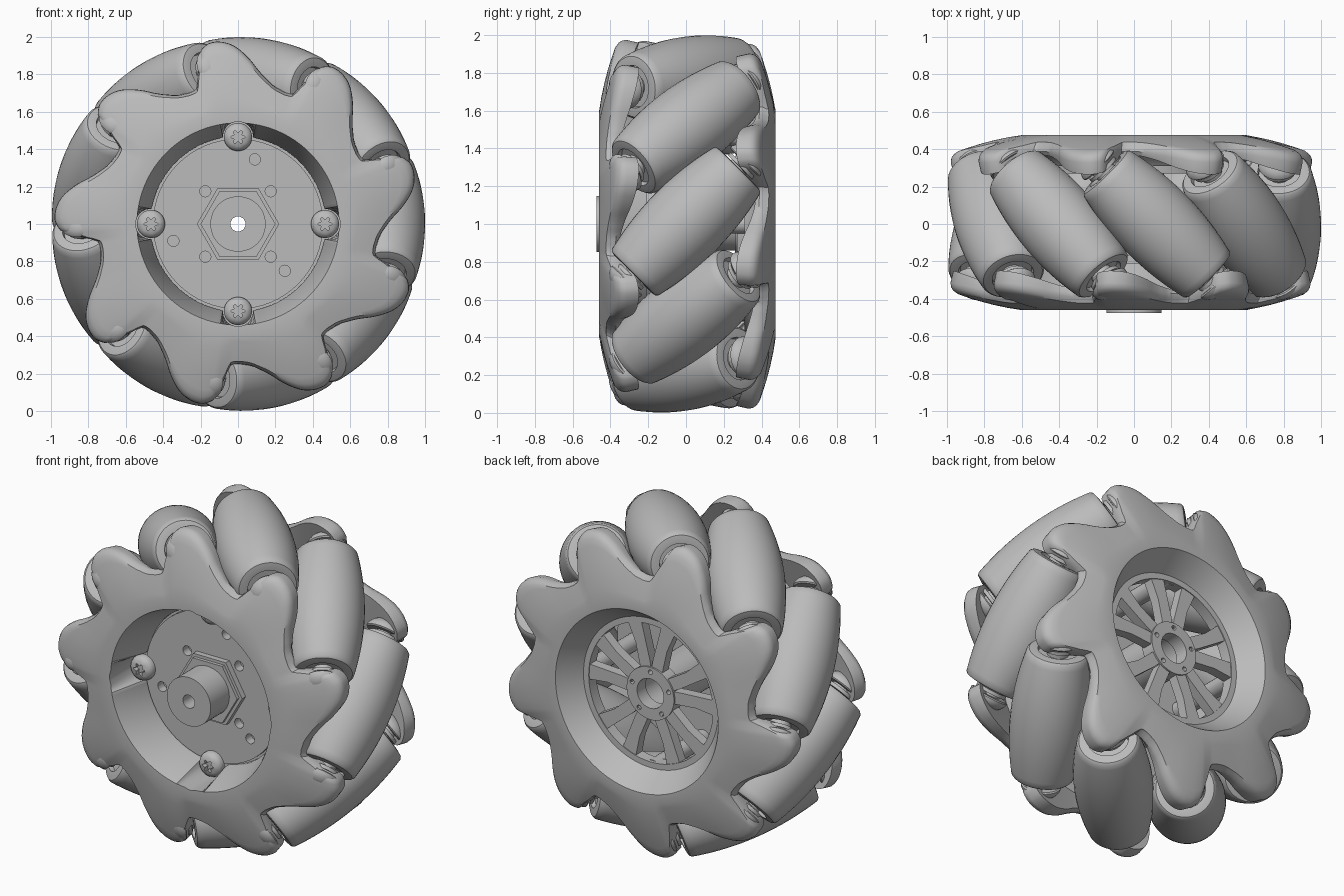
import bpy, bmesh
from math import sin, cos, pi, radians, sqrt
from mathutils import Matrix

if "Cube" in bpy.data.objects:
    bpy.data.objects.remove(bpy.data.objects["Cube"])

GREY = bpy.data.materials.new("plain grey")
GREY.use_nodes = True
GREY.diffuse_color = (0.5, 0.5, 0.5, 1)
GREY.node_tree.nodes["Principled BSDF"].inputs["Base Color"].default_value = (0.5, 0.5, 0.5, 1)

CENTRE = Matrix.Translation((0, 0, 1))
COUNT = 9                 # rollers
START = 1.0               # angle of the first roller, degrees
ORBIT = 0.78              # distance of roller axes from the wheel axis
BARREL = 0.22             # roller radius at its middle
SCREWS = [(0.465 * cos(k * pi / 2), 0.465 * sin(k * pi / 2)) for k in range(4)]
made = []


def finish(name, bm, place=CENTRE):
    bmesh.ops.remove_doubles(bm, verts=bm.verts, dist=1e-5)
    bmesh.ops.recalc_face_normals(bm, faces=bm.faces)
    mesh = bpy.data.meshes.new(name)
    bm.to_mesh(mesh)
    bm.free()
    mesh.materials.append(GREY)
    ob = bpy.data.objects.new(name, mesh)
    ob.matrix_world = place
    bpy.context.collection.objects.link(ob)
    made.append(ob)
    return ob


def spin(name, profile, n=32, place=CENTRE, closed=False):
    """Sweep (radius, y) points round the y axis; profile may depend on the angle."""
    bm = bmesh.new()
    rows = []
    for i in range(n):
        t = 2 * pi * i / n
        points = profile(t) if callable(profile) else profile
        rows.append([bm.verts.new((r * cos(t), y, r * sin(t))) for r, y in points])
    m = len(rows[0])
    for i in range(n):
        a, b = rows[i], rows[(i + 1) % n]
        for j in range(m if closed else m - 1):
            k = (j + 1) % m
            bm.faces.new((a[j], a[k], b[k], b[j]))
    return finish(name, bm, place)


def prism(name, outline, y0, y1):
    """Extrude an (x, z) outline along y."""
    bm = bmesh.new()
    face = bm.faces.new([bm.verts.new((x, y0, z)) for x, z in outline])
    ext = bmesh.ops.extrude_face_region(bm, geom=[face])
    verts = [v for v in ext["geom"] if isinstance(v, bmesh.types.BMVert)]
    bmesh.ops.translate(bm, verts=verts, vec=(0, y1 - y0, 0))
    return finish(name, bm)


def solid(r, y0, y1):
    return [(0, y0), (r, y0), (r, y1), (0, y1)]


def tube(r0, r1, y0, y1):
    return [(r0, y0), (r1, y0), (r1, y1), (r0, y1)]


def at(x, z):
    return CENTRE @ Matrix.Translation((x, 0, z))


def drill(ob, spots, r):
    """Cut round holes through a part along y."""
    for x, z in spots:
        cutter = spin("hole_cutter", solid(r, -1, 1), 16, at(x, z))
        made.remove(cutter)
        cutter.hide_render = True
        mod = ob.modifiers.new("hole", "BOOLEAN")
        mod.operation, mod.solver, mod.object = "DIFFERENCE", "EXACT", cutter
        bpy.context.view_layer.objects.active = ob
        bpy.ops.object.modifier_apply(modifier=mod.name)
        bpy.data.objects.remove(cutter)


# Lobed side plates: outline radius against angle from the roller's axle end
LOBE = [(-31, .76), (-27, .745), (-21, .76), (-15, .815), (-10, .895), (-5, .96),
        (0, .985), (4, .975), (7, .925), (9, .76)]


def lobe_radius(deg):
    o = (deg + 24.4 + 31) % 40 - 31
    for (a, ra), (b, rb) in zip(LOBE, LOBE[1:]):
        if o <= b:
            return ra + (rb - ra) * (o - a) / (b - a)


def pocket(r, t):
    """Widen the dish wall around each screw."""
    d = (t + pi / 4) % (pi / 2) - pi / 4
    gap = 0.082 ** 2 - (0.465 * sin(d)) ** 2
    return max(r, 0.465 * cos(d) + sqrt(gap)) if gap > 0 else r


def plate_profile(side, floor_r, floor_y, rim_r, flat, pockets):
    def profile(t):
        phi = side * (t * 180 / pi - START)
        R = sum(lobe_radius(phi + k) for k in (-1.5, 0, 1.5)) / 3
        valley = (0.985 - R) / 0.24

        def face(r):
            d = r - 0.6
            return flat + (0.13 + 0.1 * valley) * d + 0.35 * d * d

        wall = (lambda r: pocket(r, t)) if pockets else (lambda r: r)
        pts = [(wall(floor_r), floor_y + 0.03), (wall(floor_r), floor_y),
               (wall(rim_r), flat)]
        for k in (0, .2, .4, .6, .8, .9):
            r = 0.6 + (R - 0.6) * k
            pts.append((r, face(r)))
        y = face(R)
        pts += [(R - .014, y + .004), (R - .003, y + .022), (R, y + .045),
                (R - .015, y + .11 - .045 * valley),
                (0.66, -0.375), (0.6, -0.35), (0.57, floor_y + 0.03)]
        return [(r, side * y) for r, y in pts]
    return profile


spin("front_plate", plate_profile(1, .468, -.24, .54, -.46, True), 360, closed=True)
spin("back_plate", plate_profile(-1, .455, -.34, .55, -.475, False), 360, closed=True)

# Barrel rollers, with a recessed cap at each end
barrel = [(BARREL - 0.046 * (i / 12) ** 2, 0.38 * i / 12) for i in range(-12, 13)]
end_r, end_t = barrel[-1]
cap = [(end_r - .012, end_t + .012), (end_r - .035, end_t + .016),
       (end_r - .06, end_t + .016), (end_r - .065, end_t - .01), (0, end_t - .01)]
barrel = [(r, -t) for r, t in reversed(cap)] + barrel + cap

# Rounded pod gripping the axle inside each lobe
pod = [(0, .515), (.04, .512), (.075, .5), (.098, .48), (.11, .46), (.112, .445),
       (.105, .438), (0, .438)]

for k in range(COUNT):
    place = (CENTRE @ Matrix.Rotation(-radians(START + 360 * k / COUNT), 4, 'Y')
             @ Matrix.Translation((ORBIT, 0, 0)) @ Matrix.Rotation(pi / 4, 4, 'X'))
    spin("roller", barrel, 40, place)
    spin("roller_axle", solid(.06, -.46, .46), 20, place)
    for s in (-1, 1):
        spin("axle_pod", [(r, s * t) for r, t in pod], 28, place)
        spin("axle_washer", solid(.09, s * .405, s * .425), 24, place)

# Mounting disc with bolt holes and a stepped hexagon hub
disc = spin("mounting_disc", tube(.04, .455, -.24, -.18), 64, closed=True)
holes = [(x, z) for x in (-.175, .175) for z in (-.175, .175)]
drill(disc, holes + [(.09, .345), (-.345, -.09), (.25, -.25)], .03)
spin("disc_backing", tube(.04, .58, -.185, -.165), 64, closed=True)
spin("disc_seat", tube(.44, .58, -.21, -.17), 64, closed=True)
spin("hexagon_base", tube(.1, .22, -.275, -.23), 6, closed=True)
spin("hexagon_step", tube(.1, .2, -.295, -.27), 6, closed=True)
spin("hub_barrel", tube(.04, .148, -.475, -.14), 48, closed=True)
spin("hub_sleeve", tube(.1, .14, -.17, .3), 48, closed=True)

# Domed screws with star sockets, and the standoffs behind them
for x, z in SCREWS:
    def head(t):
        star = .03 + .008 * cos(6 * t)
        return [(0, -.262), (star, -.262), (star, -.292), (.05, -.288), (.068, -.275),
                (.075, -.258), (.075, -.235), (0, -.235)]
    spin("screw", head, 48, at(x, z))
    spin("standoff", solid(.05, -.2, .32), 20, at(x, z))

# Spoked back wheel: rim, hub and five pairs of spokes
spin("spoke_rim", tube(.42, .47, .27, .34), 64, closed=True)
hub = spin("spoke_hub", tube(.09, .16, .26, .345), 48, closed=True)
drill(hub, [(.13 * cos(pi / 2 + k * 2 * pi / 5), .13 * sin(pi / 2 + k * 2 * pi / 5))
            for k in range(5)], .014)
for k in range(5):
    mid = pi / 2 + k * 2 * pi / 5
    for s in (-1, 1):
        corners = [(.14, 0), (.2, .05), (.43, .16), (.43, .38), (.3, .36), (.14, .52)]
        prism("spoke", [(r * cos(mid + s * a), r * sin(mid + s * a)) for r, a in corners],
              .275, .335)

# Smooth the round surfaces and keep the edges crisp
bpy.ops.object.select_all(action='DESELECT')
for ob in made:
    ob.select_set(True)
bpy.context.view_layer.objects.active = made[0]
bpy.ops.object.shade_smooth_by_angle(angle=radians(35))
